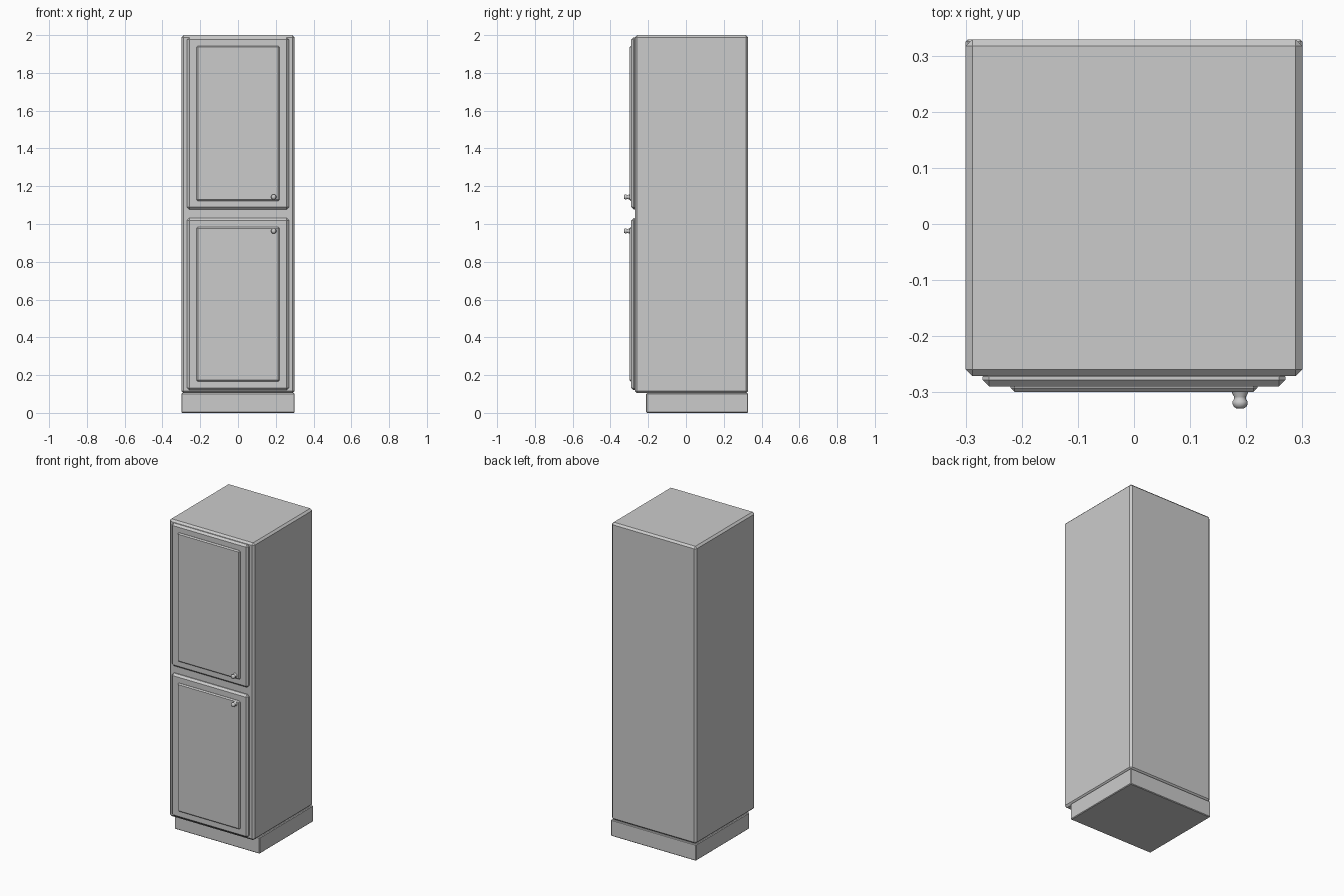
import bpy, bmesh, math

if "Cube" in bpy.data.objects:
    bpy.data.objects.remove(bpy.data.objects["Cube"])


def link(name, bm):
    mesh = bpy.data.meshes.new(name)
    bmesh.ops.recalc_face_normals(bm, faces=bm.faces)
    bm.to_mesh(mesh)
    bm.free()
    obj = bpy.data.objects.new(name, mesh)
    bpy.context.collection.objects.link(obj)
    return obj


def box(name, lo, hi, bevel):
    """Box between two corners with a single-step chamfer."""
    bm = bmesh.new()
    bmesh.ops.create_cube(bm, size=1)
    for v in bm.verts:
        v.co = [lo[i] if v.co[i] < 0 else hi[i] for i in range(3)]
    obj = link(name, bm)
    mod = obj.modifiers.new("chamfer", 'BEVEL')
    mod.width = bevel
    mod.segments = 1
    return obj


def knob(name, x, z, profile, sides=16):
    """Turned knob: (radius, y) profile rings around a y-directed axis."""
    bm = bmesh.new()
    rings = []
    for r, y in profile:
        rings.append([bm.verts.new((x + r * math.cos(2 * math.pi * i / sides), y,
                                    z + r * math.sin(2 * math.pi * i / sides)))
                      for i in range(sides)])
    for a, b in zip(rings, rings[1:]):
        for i in range(sides):
            j = (i + 1) % sides
            bm.faces.new((a[i], a[j], b[j], b[i]))
    bm.faces.new(rings[0])
    bm.faces.new(rings[-1])
    obj = link(name, bm)
    obj.data.shade_smooth()
    obj.data.set_sharp_from_angle(angle=math.radians(40))


BACK = 0.329

# Carcass and recessed plinth
box("cabinet_body", (-0.3, -0.271, 0.104), (0.3, BACK, 2.0), 0.012)
box("plinth", (-0.3, -0.211, 0.0), (0.3, BACK, 0.104), 0.004)

# Doors with raised panels and knobs
KNOB = [(0.015, -0.296), (0.014, -0.302), (0.0105, -0.308), (0.0105, -0.312),
        (0.0135, -0.316), (0.0135, -0.321), (0.011, -0.326), (0.006, -0.329)]
doors = [("upper", 1.077, 1.988, 1.122, 1.943, 1.143),
         ("lower", 0.12, 1.031, 0.166, 0.984, 0.963)]
for level, z0, z1, p0, p1, kz in doors:
    box(level + "_door", (-0.27, -0.29, z0), (0.27, -0.26, z1), 0.012)
    box(level + "_door_panel", (-0.22, -0.299, p0), (0.22, -0.28, p1), 0.007)
    knob(level + "_knob", 0.189, kz, KNOB)
